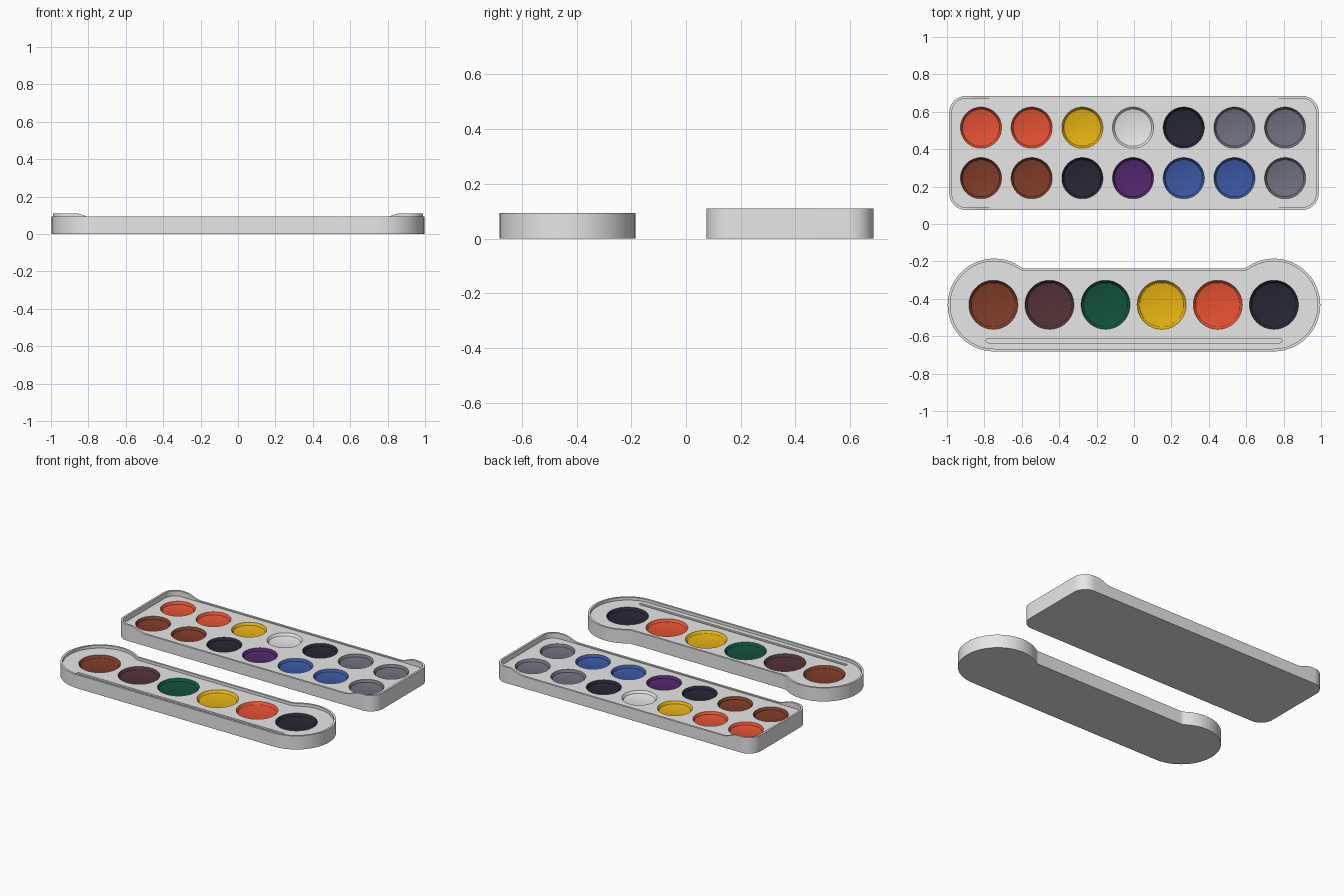
import bpy, bmesh, math
from mathutils import Vector

if "Cube" in bpy.data.objects:
    bpy.data.objects.remove(bpy.data.objects["Cube"])

# ---------- materials (linear colours) ----------
COLOURS = {
    "tray_white": (0.8, 0.8, 0.8), "red": (0.8, 0.083, 0.034),
    "yellow": (0.8, 0.45, 0.006), "green": (0.006, 0.083, 0.045),
    "black": (0.02, 0.02, 0.033), "grey": (0.165, 0.165, 0.212),
    "brown": (0.212, 0.045, 0.021), "dark_brown": (0.087, 0.033, 0.036),
    "purple": (0.087, 0.02, 0.156), "blue": (0.045, 0.098, 0.371),
}
MATS = {}
for name, c in COLOURS.items():
    MATS[name] = bpy.data.materials.new(name)
    MATS[name].diffuse_color = (*c, 1)

FLOOR = 0.074   # height of the tray floor
DEPTH = 0.018   # depth of the paint wells
WALL = 0.014    # rim thickness


# ---------- helpers ----------
def arc(cx, cy, r, a0, a1, n=24):
    return [(cx + r * math.cos(math.radians(a0 + (a1 - a0) * i / n)),
             cy + r * math.sin(math.radians(a0 + (a1 - a0) * i / n))) for i in range(n + 1)]


def circle(cx, cy, r, n=64):
    return arc(cx, cy, r, 0, 360, n)[:-1]


def ring(bm, pts, z):
    """Add a counter-clockwise vertex loop; z is a height or a function of x."""
    return [bm.verts.new((x, y, z(x) if callable(z) else z)) for x, y in pts]


def band(bm, a, b):
    n = len(a)
    for i in range(n):
        j = (i + 1) % n
        bm.faces.new((a[i], a[j], b[j], b[i]))


def finish(bm, name, mat):
    me = bpy.data.meshes.new(name)
    bm.to_mesh(me)
    bm.free()
    me.materials.append(MATS[mat])
    ob = bpy.data.objects.new(name, me)
    bpy.context.collection.objects.link(ob)
    bpy.ops.object.select_all(action='DESELECT')
    ob.select_set(True)
    bpy.context.view_layer.objects.active = ob
    bpy.ops.object.shade_smooth_by_angle(angle=math.radians(30))
    return ob


def paint_pan(name, x, y, r, mat):
    """Shallow well with tapered, rounded wall and flat bottom."""
    bm = bmesh.new()
    prev = ring(bm, circle(x, y, r), FLOOR)
    for k, d in ((0.93, 0.6), (0.90, 0.88), (0.85, 1.0)):
        nxt = ring(bm, circle(x, y, r * k), FLOOR - DEPTH * d)
        band(bm, prev, nxt)
        prev = nxt
    bm.faces.new(prev)
    finish(bm, name, mat)


def tray(name, outline, rim, wells, groove=None):
    """Outer wall, rim, inner wall and a floor pierced by wells and a groove."""
    bm = bmesh.new()
    base = ring(bm, outline(0), 0)
    top = ring(bm, outline(0), rim)
    lip = ring(bm, outline(WALL), rim)
    inner = ring(bm, outline(WALL), FLOOR)
    bm.faces.new(base[::-1])
    band(bm, base, top)
    band(bm, top, lip)
    band(bm, lip, inner)
    loops = [inner]
    for x, y, r in wells:
        loops.append(ring(bm, circle(x, y, r), FLOOR))
    if groove:
        g = ring(bm, groove, FLOOR)
        low = ring(bm, groove, FLOOR - 0.01)
        band(bm, g, low)
        bm.faces.new(low)
        loops.append(g)
    edges = []
    for lp in loops:
        for i, v in enumerate(lp):
            w = lp[(i + 1) % len(lp)]
            edges.append(bm.edges.get((v, w)) or bm.edges.new((v, w)))
    res = bmesh.ops.triangle_fill(bm, use_beauty=True, edges=edges, normal=Vector((0, 0, 1)))
    for f in res["geom"]:
        if isinstance(f, bmesh.types.BMFace):
            f.normal_update()
            if f.normal.z < 0:
                f.normal_flip()
    finish(bm, name, "tray_white")


# ---------- rectangular tray with raised ends ----------
X1, Y0, Y1, R = 0.988, 0.075, 0.685, 0.09
SLOPE = [0.87 - 0.11 * i / 10 for i in range(11)]


def rect_outline(t):
    r = R - t
    side = SLOPE + [-x for x in SLOPE[::-1]]        # right to left
    return (arc(X1 - R, Y0 + R, r, -90, 0, 12) + arc(X1 - R, Y1 - R, r, 0, 90, 12)
            + [(x, Y1 - t) for x in side]
            + arc(-X1 + R, Y1 - R, r, 90, 180, 12) + arc(-X1 + R, Y0 + R, r, 180, 270, 12)
            + [(x, Y0 + t) for x in side[::-1]])


def rect_rim(x):
    s = min(1, max(0, (abs(x) - 0.76) / 0.11))
    return 0.081 + 0.029 * s * s * (3 - 2 * s)


ROWS = {0.515: "red red yellow tray_white black grey grey",
        0.245: "brown brown black purple blue blue grey"}
pans = [(-0.818 + 0.271 * i, y, 0.11, c)
        for y, row in ROWS.items() for i, c in enumerate(row.split())]
tray("rectangular_tray", rect_outline, rect_rim, [p[:3] for p in pans])
for i, (x, y, r, c) in enumerate(pans):
    paint_pan(f"small_paint_pan_{i + 1}", x, y, r, c)

# ---------- long tray with round ends ----------
CX, CY, RE, FIL, YTOP = 0.748, -0.433, 0.248, 0.05, -0.238


def round_outline(t):
    dy = YTOP + FIL - CY                            # fillet centre above end centre
    dx = math.sqrt((RE + FIL) ** 2 - dy * dy)
    a = math.degrees(math.atan2(dy, -dx))           # angle where the fillet meets the end
    half = arc(CX, CY, RE - t, -90, a, 48)
    half += arc(CX - dx, CY + dy, FIL + t, a - 180, -90, 8)[1:]
    return half + [(-x, y) for x, y in half[::-1]]


SLOT_Y, SLOT_R = -0.624, 0.011
slot = arc(0.78, SLOT_Y, SLOT_R, -90, 90, 8) + arc(-0.78, SLOT_Y, SLOT_R, 90, 270, 8)
pans = [(-0.752 + 0.3 * i, -0.432, 0.131, c)
        for i, c in enumerate("brown dark_brown green yellow red black".split())]
tray("round_ended_tray", round_outline, 0.093, [p[:3] for p in pans], slot)
for i, (x, y, r, c) in enumerate(pans):
    paint_pan(f"large_paint_pan_{i + 1}", x, y, r, c)

for m in bpy.data.materials:
    if m.users and not m.is_grease_pencil:
        m.use_nodes = True
        m.node_tree.nodes["Principled BSDF"].inputs["Base Color"].default_value = m.diffuse_color
